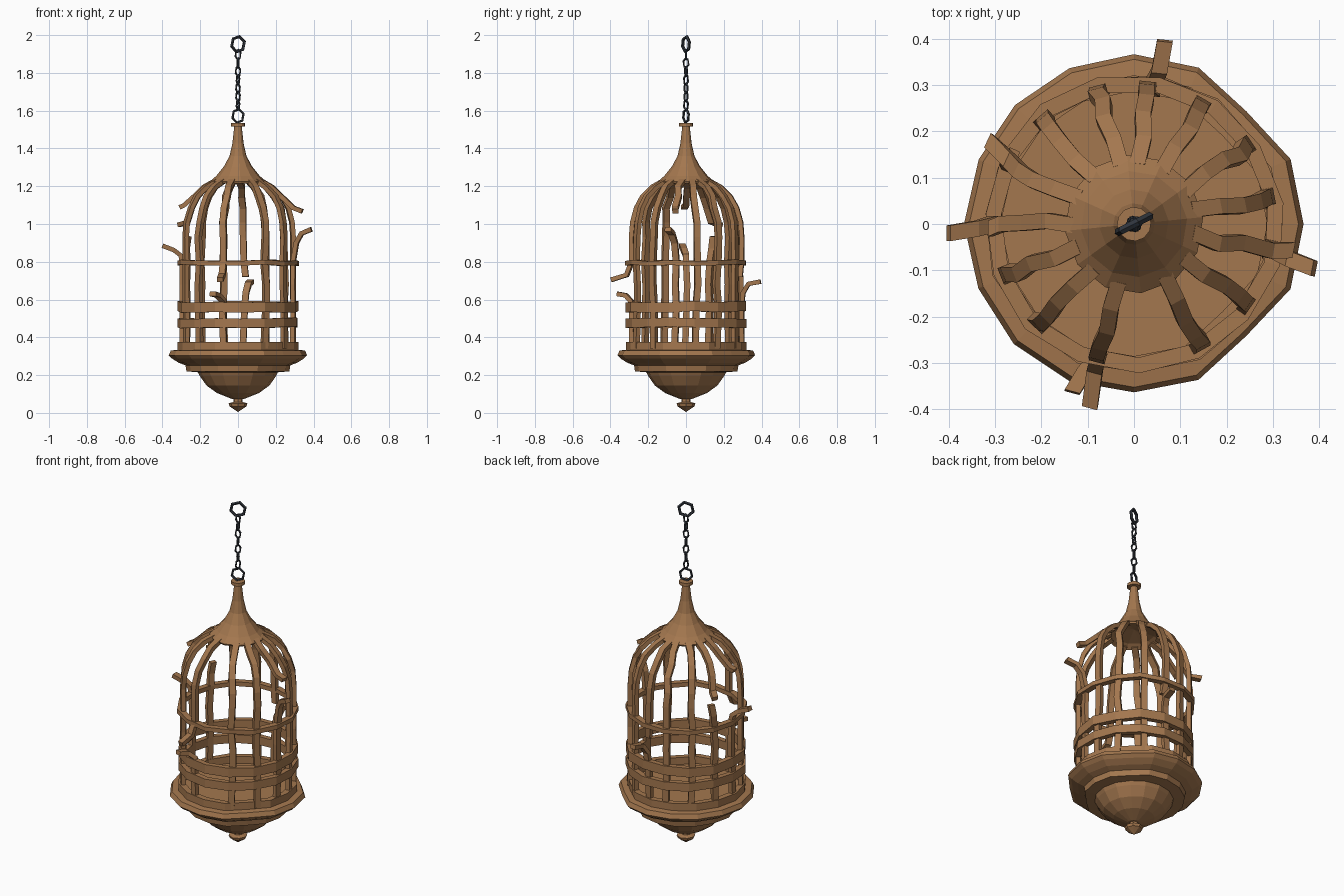
import bpy, bmesh, math, random
from mathutils import Vector, Matrix

if "Cube" in bpy.data.objects:
    bpy.data.objects.remove(bpy.data.objects["Cube"])
random.seed(4)

def material(name, rgb):
    m = bpy.data.materials.new(name)
    m.diffuse_color = (*rgb, 1)
    m.use_nodes = True
    m.node_tree.nodes["Principled BSDF"].inputs["Base Color"].default_value = m.diffuse_color
    return m

BRONZE = material("weathered brown", (0.37, 0.185, 0.077))
IRON = material("dark iron", (0.032, 0.038, 0.048))

def finish(name, bm, mat):
    bmesh.ops.remove_doubles(bm, verts=bm.verts, dist=1e-5)
    bmesh.ops.recalc_face_normals(bm, faces=bm.faces)
    me = bpy.data.meshes.new(name)
    bm.to_mesh(me)
    bm.free()
    me.materials.append(mat)
    ob = bpy.data.objects.new(name, me)
    bpy.context.collection.objects.link(ob)
    return ob

def skin(bm, rings, closed):
    """Quads between matching vertex rings."""
    n, k = len(rings), len(rings[0])
    for i in range(n if closed else n - 1):
        a, b = rings[i], rings[(i + 1) % n]
        for j in range(k):
            bm.faces.new((a[j], a[(j + 1) % k], b[(j + 1) % k], b[j]))

def lathe(name, profile, sides, loop=False, turn=0, jr=0, jz=0, dents=()):
    """Turn an (r, z) profile; jr / jz bend it unevenly around the axis."""
    bm = bmesh.new()
    wob = [(1 + random.uniform(-jr, jr), random.uniform(-jz, jz)) for _ in range(sides)]
    rings = []
    for r, z in profile:
        ring = []
        for i in range(sides):
            a = turn + math.tau * i / sides
            rr = r * wob[i][0] * (0.95 if i in dents and r > 0.26 else 1)
            ring.append(bm.verts.new((rr * math.cos(a), rr * math.sin(a), z + wob[i][1])))
        rings.append(ring)
    skin(bm, rings, loop)
    return finish(name, bm, BRONZE)

def bar(name, deg, pts, width=0.034, thick=0.024):
    """Flat bar swept along (r, z, sideways) points at one angle."""
    a = math.radians(deg)
    out, side = Vector((math.cos(a), math.sin(a), 0)), Vector((-math.sin(a), math.cos(a), 0))
    path = [out * r + Vector((0, 0, z)) + side * s for r, z, s in pts]
    bm = bmesh.new()
    rings = []
    for i, p in enumerate(path):
        t = (path[min(i + 1, len(path) - 1)] - path[max(i - 1, 0)]).normalized()
        n = side.cross(t).normalized()
        w = side * width / 2
        n *= thick / 2
        rings.append([bm.verts.new(p + d) for d in (w + n, n - w, -w - n, w - n)])
    skin(bm, rings, False)
    bm.faces.new(rings[0])
    bm.faces.new(rings[-1])
    return finish(name, bm, BRONZE)

# Base bowl with bottom finial, rim and floor
lathe("bottom_finial", [(0, 0.005), (0.045, 0.035), (0.05, 0.05), (0.025, 0.058), (0.025, 0.09), (0, 0.09)], 8)
lathe("base_bowl", [(0, 0.07), (0.035, 0.075), (0.11, 0.105), (0.165, 0.145), (0.2, 0.195), (0.21, 0.215),
                    (0.27, 0.22), (0.275, 0.252), (0.31, 0.265), (0.345, 0.287), (0.363, 0.305), (0.352, 0.33),
                    (0.318, 0.334), (0.318, 0.376), (0.285, 0.376), (0.285, 0.335), (0, 0.335)],
      16, jr=0.012, dents=(2, 14))

# Hoops around the bars
def hoop(name, ri, ro, z0, z1):
    lathe(name, [(ri, z0), (ro, z0), (ro, z1), (ri, z1)], 15, True, math.radians(8), 0.012, 0.005)

hoop("lower_band", 0.292, 0.322, 0.452, 0.5)
hoop("middle_band", 0.292, 0.322, 0.535, 0.588)
hoop("upper_hoop", 0.29, 0.324, 0.782, 0.807)

# Bars: domed at the top, some snapped with bent ends
DOME = [(0.125, 1.228), (0.185, 1.195), (0.235, 1.145), (0.27, 1.085), (0.291, 1.01), (0.297, 0.93)]
LOWER = [(0.297, z) for z in (0.8, 0.68, 0.56, 0.34)]

def wobble(pts):
    return [(r, z, random.uniform(-0.007, 0.007)) for r, z in pts]

# angle: (tip of the upper piece, tip of the lower piece), each as bent points
BROKEN = {
    -11: ([(0.30, 1.085, 0), (0.345, 1.067, 0.01)],
          [(0.4, 0.972, -0.02), (0.345, 0.95, -0.01), (0.315, 0.9, 0)]),
    180: ([(0.285, 1.1, 0), (0.31, 1.088, 0.01)],
          [(0.4, 0.885, 0.02), (0.34, 0.862, 0.01), (0.305, 0.835, 0)]),
    155: ([(0.30, 1.01, -0.01), (0.36, 0.995, -0.03)],
          [(0.30, 0.935, -0.02), (0.305, 0.87, -0.01)]),
    84: ([(0.297, 0.8, 0), (0.29, 0.72, -0.01)],
         [(0.4, 0.695, -0.025), (0.335, 0.683, -0.02), (0.305, 0.635, -0.01)]),
    -105: ([(0.297, 0.8, 0), (0.325, 0.73, 0.0), (0.405, 0.705, 0.01)],
           [(0.385, 0.63, -0.035), (0.335, 0.622, -0.02), (0.3, 0.59, 0)]),
}
for deg in (84, 60, 34, 11, -11, -35, -61, -105, -134, -158, 180, 155, 131, 105):
    if deg in BROKEN:
        up, low = BROKEN[deg]
        bar("broken_bar_upper", deg, [p for p in wobble(DOME) if p[1] > up[0][1] + 0.02] + up)
        bar("broken_bar_lower", deg, low + [p for p in wobble(LOWER) if p[1] < low[-1][1] - 0.02])
    else:
        bar("cage_bar", deg, wobble(DOME + LOWER))

# Flared roof with spire and cap
lathe("roof_spire", [(0, 1.26), (0.11, 1.235), (0.145, 1.215), (0.15, 1.225), (0.115, 1.255), (0.075, 1.305),
                     (0.045, 1.36), (0.03, 1.425), (0.02, 1.515), (0.037, 1.517), (0.037, 1.535), (0, 1.535)],
      12, turn=0.1)

# Hanging chain
def link(name, z, half_w, half_h, tube, deg, sides):
    bm = bmesh.new()
    rings = []
    for i in range(sides):
        a = math.tau * i / sides + 0.3
        c = Vector((half_w * math.cos(a), 0, half_h * math.sin(a)))
        d = c.normalized()
        rings.append([bm.verts.new(c + d * tube * math.cos(b) + Vector((0, tube * math.sin(b), 0)))
                      for b in (math.tau * k / 5 for k in range(5))])
    skin(bm, rings, True)
    bm.transform(Matrix.Translation((0, 0, z)) @ Matrix.Rotation(math.radians(deg), 4, 'Z'))
    finish(name, bm, IRON)

link("lower_ring", 1.572, 0.034, 0.036, 0.007, 25, 6)
for i in range(7):
    link("chain_link", 1.63 + i * 0.0445, 0.014, 0.026, 0.006, (60, -30)[i % 2] - 10 * i, 6)
link("top_ring", 1.952, 0.04, 0.041, 0.009, 27, 6)
